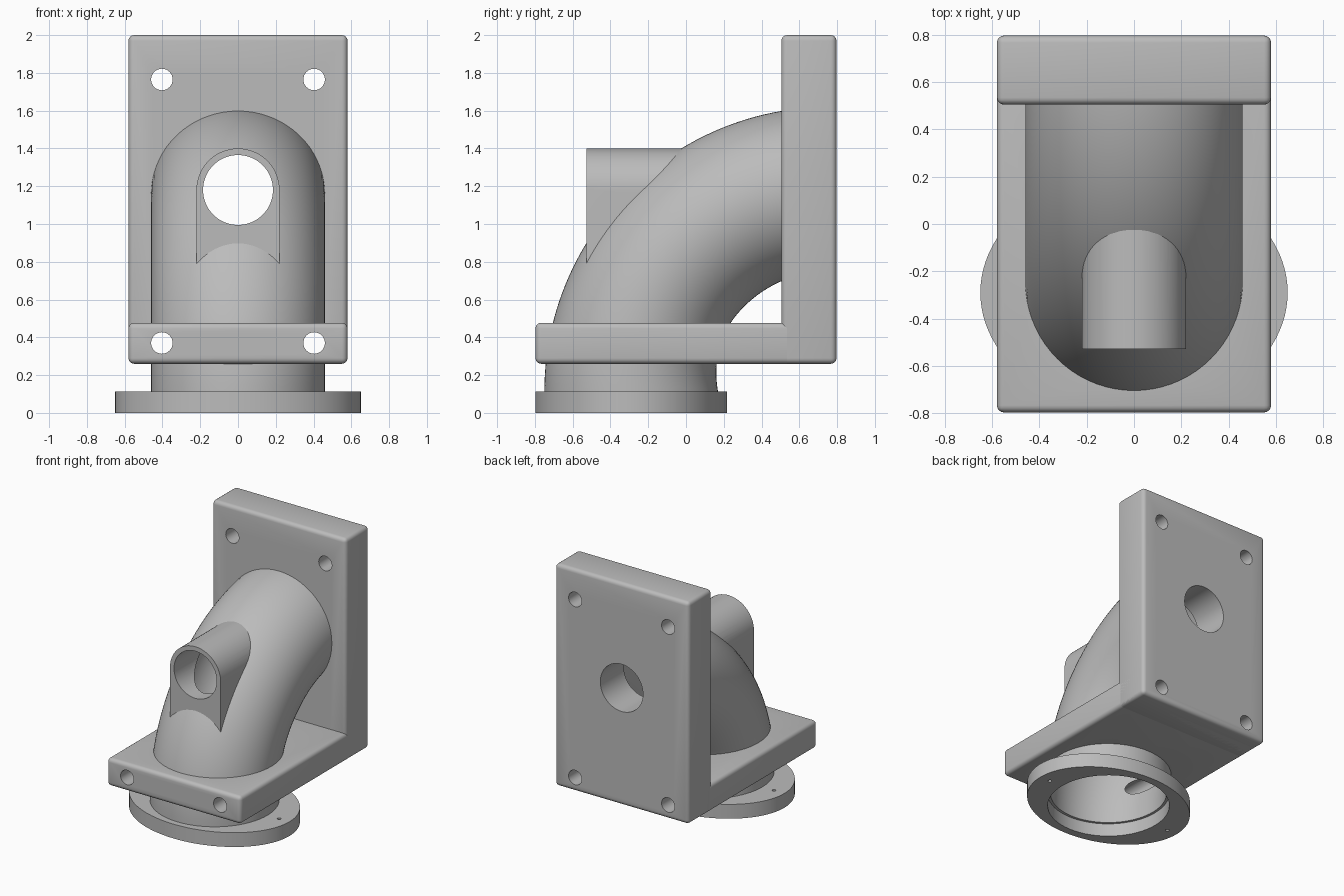
import bpy, bmesh
from math import sin, cos, pi, radians
from mathutils import Matrix

cube = bpy.data.objects.get("Cube")
if cube:
    bpy.data.objects.remove(cube, do_unlink=True)

grey = bpy.data.materials.new("plain_grey")
grey.use_nodes = True
GREY = (0.5, 0.5, 0.5, 1)
grey.diffuse_color = GREY
grey.node_tree.nodes["Principled BSDF"].inputs["Base Color"].default_value = GREY

BORE_Z = 1.18                 # height of the straight bore
BEND_Y, BEND_Z = 0.76, 0.11   # centre of the elbow bend
OUTER_BEND = 1.51
NECK_Y = -0.29                # axis of the flange


def finish(bm, name):
    bmesh.ops.recalc_face_normals(bm, faces=bm.faces)
    mesh = bpy.data.meshes.new(name)
    bm.to_mesh(mesh)
    bm.free()
    mesh.materials.append(grey)
    ob = bpy.data.objects.new(name, mesh)
    bpy.context.collection.objects.link(ob)
    return ob


def rounded_box(name, lo, hi, bevel=0.03):
    bm = bmesh.new()
    bmesh.ops.create_cube(bm, size=1)
    for v in bm.verts:
        v.co = [(a + b) / 2 + c * (b - a) for a, b, c in zip(lo, hi, v.co)]
    bmesh.ops.bevel(bm, geom=bm.edges[:], offset=bevel, segments=4,
                    profile=0.5, affect='EDGES')
    return finish(bm, name)


def cylinder(name, radius, length, centre, axis='Z', segments=64, squash=1):
    bm = bmesh.new()
    bmesh.ops.create_cone(bm, cap_ends=True, segments=segments, radius1=radius,
                          radius2=radius, depth=length)
    turn = Matrix.Rotation(pi / 2, 4, 'X') if axis == 'Y' else Matrix()
    stretch = Matrix.Diagonal((1, squash, 1, 1))
    bm.transform(Matrix.Translation(centre) @ turn @ stretch)
    return finish(bm, name)


def elbow(name, start, end, inset, steps=48, sides=72):
    """Sweep a round section around the bend, shrunk by the wall inset."""
    bm = bmesh.new()
    rings = []
    for i in range(steps + 1):
        a = radians(start + (end - start) * i / steps)
        inner = 0.59 + 0.05 * sin(min(max(a, 0) * 2.2, pi / 2))
        mid, half = (OUTER_BEND + inner) / 2, (OUTER_BEND - inner) / 2 - inset
        ring = []
        for j in range(sides):
            t = 2 * pi * j / sides
            r = mid + half * cos(t)
            ring.append(bm.verts.new(((0.46 - inset) * sin(t),
                                      BEND_Y - r * cos(a), BEND_Z + r * sin(a))))
        rings.append(ring)
    for p, q in zip(rings, rings[1:]):
        for j in range(sides):
            k = (j + 1) % sides
            bm.faces.new((p[j], p[k], q[k], q[j]))
    bm.faces.new(rings[0])
    bm.faces.new(rings[-1])
    return finish(bm, name)


def arched_block(name, radius, bottom, front, back):
    """Half-round top on straight sides, extruded along y."""
    outline = [(radius * cos(pi * i / 32), BORE_Z + radius * sin(pi * i / 32))
               for i in range(33)]
    outline += [(-radius, bottom), (radius, bottom)]
    bm = bmesh.new()
    face = bm.faces.new([bm.verts.new((x, front, z)) for x, z in outline])
    new = bmesh.ops.extrude_face_region(bm, geom=[face])["geom"]
    bmesh.ops.translate(bm, vec=(0, back - front, 0),
                        verts=[g for g in new if isinstance(g, bmesh.types.BMVert)])
    return finish(bm, name)


def cut_and_smooth(ob, cutters):
    bpy.ops.object.select_all(action='DESELECT')
    bpy.context.view_layer.objects.active = ob
    ob.select_set(True)
    for c in cutters:
        mod = ob.modifiers.new("cut", 'BOOLEAN')
        mod.operation, mod.solver, mod.object = 'DIFFERENCE', 'EXACT', c
        bpy.ops.object.modifier_apply(modifier=mod.name)
    bpy.ops.object.shade_smooth_by_angle(angle=radians(30))


# Cutters
core = elbow("core_cutter", -6, 93, 0.035)
bore = cylinder("bore_cutter", 0.185, 2.4, (0, 0, BORE_Z), 'Y')
flange_bore = cylinder("flange_bore_cutter", 0.445, 0.5, (0, NECK_Y, 0.05))
low_holes, high_holes, pin_holes = [], [], []
for s in (-1, 1):
    low_holes.append(cylinder("low_hole_cutter", 0.057, 2.4, (s * 0.403, 0, 0.37), 'Y', 32))
    high_holes.append(cylinder("high_hole_cutter", 0.057, 2.4, (s * 0.403, 0, 1.765), 'Y', 32))
    pin_holes.append(cylinder("pin_hole_cutter", 0.014, 0.5, (s * 0.56, NECK_Y, 0.05), 'Z', 16))

# Parts
back_plate = rounded_box("back_plate", (-0.58, 0.505, 0.26), (0.58, 0.797, 2.0))
base_plate = rounded_box("base_plate", (-0.58, -0.797, 0.26), (0.58, 0.72, 0.477))
elbow_pipe = elbow("elbow_pipe", -0.3, 90, 0)
inlet = arched_block("inlet_pipe", 0.22, 0.76, -0.528, 0.08)
flange = cylinder("oval_flange", 0.65, 0.112, (0, NECK_Y, 0.056), 'Z', 96, 0.507 / 0.65)

cut_and_smooth(back_plate, [bore] + low_holes + high_holes)
cut_and_smooth(base_plate, [core] + low_holes)
cut_and_smooth(elbow_pipe, [core, bore] + low_holes)
cut_and_smooth(inlet, [core, bore])
cut_and_smooth(flange, [flange_bore] + pin_holes)

for c in [core, bore, flange_bore] + low_holes + high_holes + pin_holes:
    bpy.data.objects.remove(c, do_unlink=True)
